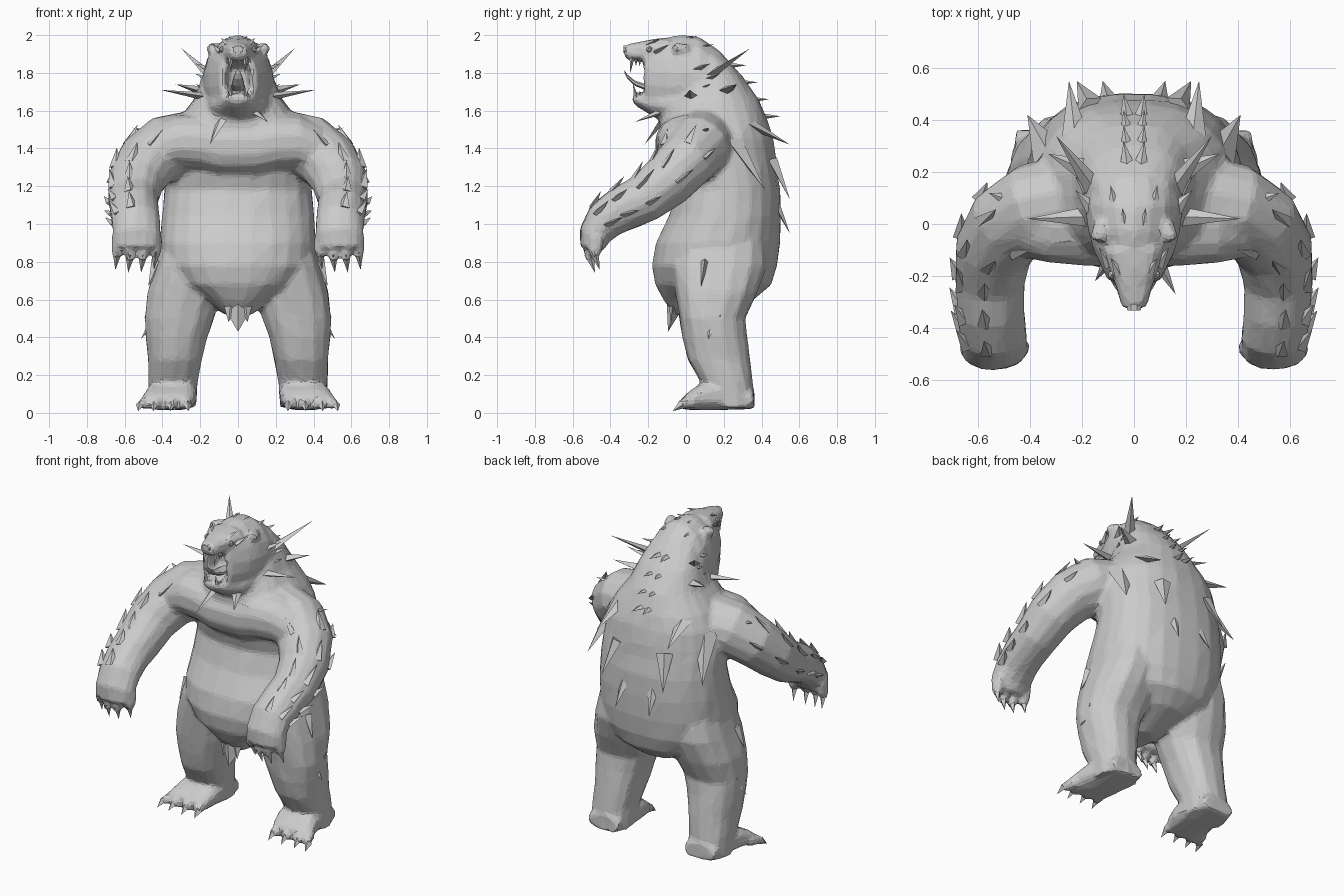
import bpy, bmesh, math, random
from mathutils import Vector

random.seed(4)
cube = bpy.data.objects.get("Cube")
if cube:
    bpy.data.objects.remove(cube, do_unlink=True)

fur = bpy.data.materials.new("grey_fur")
fur.use_nodes = True
grey = (0.6, 0.6, 0.6, 1)
fur.diffuse_color = grey
fur.node_tree.nodes["Principled BSDF"].inputs["Base Color"].default_value = grey


def finish(name, bm):
    """Turn a bmesh into a flat-shaded object."""
    bmesh.ops.recalc_face_normals(bm, faces=bm.faces)
    mesh = bpy.data.meshes.new(name)
    bm.to_mesh(mesh)
    bm.free()
    mesh.materials.append(fur)
    obj = bpy.data.objects.new(name, mesh)
    bpy.context.collection.objects.link(obj)
    return obj


def curve_pow(value, power):
    return math.copysign(abs(value) ** (2 / power), value)


def loft(bm, rings, sides, pair=False, power=2.0, rough=0.003):
    """Skin a closed tube over rings given as (centre, u radius vector, v radius vector)."""
    for sign in ((1, -1) if pair else (1,)):
        loops = []
        for centre, u, v in rings:
            loop = []
            for i in range(sides):
                a = math.tau * (i + 0.5) / sides
                p = centre + u * curve_pow(math.cos(a), power) + v * curve_pow(math.sin(a), power)
                p += Vector([random.uniform(-rough, rough) for _ in range(3)])
                p.x *= sign
                loop.append(bm.verts.new(p))
            loops.append(loop)
        for low, high in zip(loops, loops[1:]):
            for i in range(sides):
                j = (i + 1) % sides
                bm.faces.new((low[i], low[j], high[j], high[i]))
        bm.faces.new(loops[0])
        bm.faces.new(loops[-1])


def along_x(sections):
    """Sideways rings from (x, y, z, half depth, half height)."""
    return [(Vector((x, y, z)), Vector((0, d, 0)), Vector((0, 0, h))) for x, y, z, d, h in sections]


def along_y(sections):
    """Rings facing forward from (y, x, z, half width, half height)."""
    return [(Vector((x, y, z)), Vector((w, 0, 0)), Vector((0, 0, h))) for y, x, z, w, h in sections]


def along_z(sections):
    """Level rings from (z, x, front y, back y, half width)."""
    return [(Vector((x, (f + b) / 2, z)), Vector((w, 0, 0)), Vector((0, (b - f) / 2, 0)))
            for z, x, f, b, w in sections]


def spikes(name, items, pair=True, flat=0.55):
    """Four-sided flattened thorns from (base, tip, radius)."""
    bm = bmesh.new()
    for base, tip, radius in items:
        base, tip = Vector(base), Vector(tip)
        d = (tip - base).normalized()
        ref = Vector((0, 0, 1)) if abs(d.z) < 0.9 else Vector((0, 1, 0))
        u = d.cross(ref).normalized() * radius
        v = d.cross(u) * flat
        for sign in ((1, -1) if pair else (1,)):
            *foot, top = [bm.verts.new((p.x * sign, p.y, p.z))
                          for p in (base + u, base + v, base - u, base - v, tip)]
            bm.faces.new(foot)
            for i in range(4):
                bm.faces.new((foot[i], foot[(i + 1) % 4], top))
    return finish(name, bm)


body = bmesh.new()

# Torso: heavy belly and humped neck, then the chest slung between the shoulders
loft(body, along_z([
    (.52, 0, -.06, .15, .07), (.6, 0, -.12, .36, .19), (.68, 0, -.165, .45, .33),
    (.78, 0, -.18, .485, .4), (.9, 0, -.16, .5, .415), (1.04, 0, -.09, .505, .405),
    (1.18, 0, -.05, .5, .39), (1.28, 0, -.08, .485, .39), (1.36, 0, -.12, .475, .385),
    (1.46, 0, -.14, .46, .37), (1.55, 0, -.14, .435, .32), (1.66, 0, -.1, .385, .235),
    (1.78, 0, -.02, .3, .19), (1.88, 0, 0, .21, .14), (1.93, 0, .02, .13, .09)]),
    24, power=2.3)
half_chest = [(.1, .04, 1.41, .205, .165), (.2, .04, 1.43, .2, .155),
              (.33, .04, 1.435, .19, .145), (.43, .03, 1.39, .16, .14)]
loft(body, along_x([(-x, *rest) for x, *rest in reversed(half_chest)] + half_chest), 16, power=2.3)

# Legs, flat feet and toes
loft(body, along_z([
    (.95, .22, -.03, .42, .17), (.78, .25, -.08, .43, .19), (.64, .28, -.06, .38, .2),
    (.5, .31, -.035, .315, .185), (.4, .325, -.02, .325, .165), (.28, .335, .01, .34, .145),
    (.16, .345, .08, .355, .132), (.03, .345, .12, .365, .125)]), 14, pair=True, power=2.4)
loft(body, along_y([
    (.36, .345, .07, .11, .05), (.2, .345, .09, .13, .075), (.1, .355, .09, .138, .075),
    (.03, .37, .07, .138, .055), (-.01, .38, .055, .125, .038)]), 12, pair=True, power=2.8)
claws = []
for x in (.28, .35, .42, .48):
    lean = (x - .33) * .25
    loft(body, along_y([(.05, x, .065, .035, .04), (-.01, x + lean / 2, .05, .032, .032),
                        (-.04, x + lean, .045, .02, .02)]), 8, pair=True)
    claws.append(((x + lean, -.02, .045), (x + lean * 1.3, -.07, .01), .024))
spikes("foot_claws", claws, flat=1)

# Arms: swept forward from the shoulder, forearm hanging down
arm = [((.16, .1, 1.41), .17, .17), ((.27, .085, 1.42), .18, .18), ((.38, .06, 1.405), .178, .17),
       ((.48, 0, 1.33), .165, .155), ((.54, -.1, 1.23), .15, .145), ((.555, -.22, 1.135), .135, .13),
       ((.55, -.34, 1.08), .13, .12), ((.54, -.43, 1.02), .128, .108),
       ((.537, -.485, .94), .128, .085), ((.537, -.5, .87), .12, .06)]
centres = [Vector(c) for c, w, h in arm]
arm_rings = []
for i, (c, w, h) in enumerate(arm):
    t = centres[min(i + 1, len(arm) - 1)] - centres[max(i - 1, 0)]
    u = t.cross(Vector((0, -.6, .8))).normalized()
    v = u.cross(t).normalized()
    arm_rings.append((centres[i], u * w, v * h))
loft(body, arm_rings, 14, pair=True)

# Four fingers on each hand
claws = []
for i in range(4):
    x = .435 + i * .068
    y = -.525 + abs(i - 1.5) * .025
    drop = .015 * abs(i - 1.5)
    loft(body, along_z([(.93, x, y - .025, y + .055, .035), (.86, x, y - .03, y + .045, .033),
                        (.8 + drop, x, y - .02, y + .025, .024)]), 8, pair=True)
    claws.append(((x, y, .835 + drop), (x + .01, y + .03, .735 + drop), .027))
spikes("hand_claws", claws, flat=1)

# Head with a mouth cavity, jaws and throat
loft(body, along_y([
    (.3, 0, 1.6, .15, .18), (.18, 0, 1.68, .19, .235), (.07, 0, 1.75, .19, .24),
    (-.03, 0, 1.765, .18, .235), (-.1, 0, 1.76, .16, .225), (-.16, 0, 1.765, .132, .205),
    (-.22, 0, 1.77, .1, .165), (-.225, 0, 1.77, .068, .12), (-.11, 0, 1.77, .05, .09)]), 18)
loft(body, along_y([
    (.12, 0, 1.64, .185, .13), (-.04, 0, 1.635, .175, .115), (-.13, 0, 1.635, .145, .09),
    (-.2, 0, 1.645, .1, .06), (-.25, 0, 1.655, .075, .04), (-.285, 0, 1.67, .05, .025)]), 14)
loft(body, along_y([
    (-.1, 0, 1.905, .12, .085), (-.18, 0, 1.915, .095, .066), (-.25, 0, 1.912, .07, .054),
    (-.3, 0, 1.908, .058, .046), (-.325, 0, 1.915, .04, .03)]), 10, power=2.4)
loft(body, along_y([
    (.01, .125, 1.92, .03, .03), (-.05, .138, 1.93, .032, .035), (-.065, .14, 1.932, .02, .02)]),
    8, pair=True)

# Fuse the fleshy parts into one faceted skin
skin = finish("body", body)
remesh = skin.modifiers.new("fuse", 'REMESH')
remesh.mode = 'VOXEL'
remesh.voxel_size = 0.015
soften = skin.modifiers.new("soften", 'SMOOTH')
soften.factor = 0.5
soften.iterations = 3
facets = skin.modifiers.new("facets", 'DECIMATE')
facets.ratio = 0.11

# Nose, tongue, eyes and teeth
nose = bmesh.new()
loft(nose, along_y([(-.29, 0, 1.925, .035, .025), (-.332, 0, 1.925, .028, .02)]), 8, rough=0)
finish("nose", nose)
tongue = bmesh.new()
loft(tongue, along_y([
    (-.1, 0, 1.71, .035, .02), (-.2, 0, 1.72, .036, .018), (-.27, 0, 1.745, .034, .015),
    (-.31, 0, 1.78, .024, .012), (-.325, 0, 1.805, .012, .008)]), 8, rough=0)
finish("tongue", tongue)
eyes = bmesh.new()
for x in (-.085, .085):
    ball = bmesh.ops.create_icosphere(eyes, subdivisions=1, radius=.018)
    bmesh.ops.translate(eyes, verts=ball["verts"], vec=(x, -.195, 1.925))
finish("eyes", eyes)
teeth = [((.04, -.285, 1.885), (.036, -.295, 1.8), .014), ((.036, -.265, 1.67), (.034, -.28, 1.745), .013)]
for i in range(3):
    y = -.265 + i * .02
    teeth.append(((.055, y, 1.875), (.05, y, 1.835), .01))
    teeth.append(((.052, y, 1.67), (.05, y, 1.705), .01))
spikes("teeth", teeth, flat=1)

# Tufts on brow, crown, cheeks and spine
spikes("brow_and_crown_tufts", [
    ((.05, -.2, 1.95), (.09, -.13, 1.985), .025), ((.09, -.16, 1.91), (.135, -.09, 1.95), .025),
    ((.03, -.05, 1.97), (.045, .06, 1.995), .03), ((.07, .04, 1.94), (.09, .15, 1.95), .03)])
cheeks = []
for i in range(5):
    z = 1.6 + i * .055
    y = .06 + .05 * (i % 2)
    cheeks.append(((.16, y, z), (.225, y + .07, z + .03), .03))
spikes("cheek_tufts", cheeks)
spine = []
for i in range(4):
    y, z = .22 + i * .06, 1.84 - i * .09
    spine.append(((.025, y, z), (.04, y + .1, z + .0), .03))
spikes("spine_tufts", spine)

# Large thorns around the neck, throat, shoulders and back
spikes("neck_thorns", [
    ((.14, .12, 1.78), (.3, .34, 1.93), .042), ((.14, .03, 1.67), (.41, .02, 1.71), .045),
    ((.17, .2, 1.7), (.33, .27, 1.74), .05)])
spikes("throat_thorns", [
    ((-.07, -.1, 1.58), (-.15, -.22, 1.42), .04), ((.08, -.12, 1.6), (.16, -.27, 1.54), .035)], pair=False)
spikes("back_thorns", [
    ((.22, .28, 1.56), (.25, .55, 1.42), .065), ((.32, .26, 1.44), (.41, .42, 1.18), .075),
    ((.17, .46, 1.34), (.22, .55, 1.13), .05), ((.1, .48, 1.1), (.12, .55, .95), .035),
    ((.42, .07, 1.47), (.56, .12, 1.51), .05)])

# Fur thorns on the arms, pointing back towards the shoulder
tufts = []
for i in range(3, 8):
    c, u, v = arm_rings[i]
    back = (centres[i - 1] - centres[i]).normalized()
    for a in (-.3, .6, 1.4):
        side = u * math.cos(a) + v * math.sin(a)
        if side.x < -.02:
            side = side - 2 * u * math.cos(a)
        base = c + side * .88
        tufts.append((base, base + side.normalized() * .05 + back * random.uniform(.07, .13), .035))
spikes("arm_thorns", tufts)

# Small tufts on hips, thighs and the belly point
spikes("leg_tufts", [
    ((.44, .14, .5), (.515, .12, .39), .04), ((.42, .1, .8), (.475, .08, .67), .04),
    ((.44, .18, .62), (.495, .18, .5), .03), ((.04, -.07, .58), (.05, -.08, .48), .04)])
spikes("belly_tuft", [((0, -.05, .6), (0, -.095, .43), .1)], pair=False)
